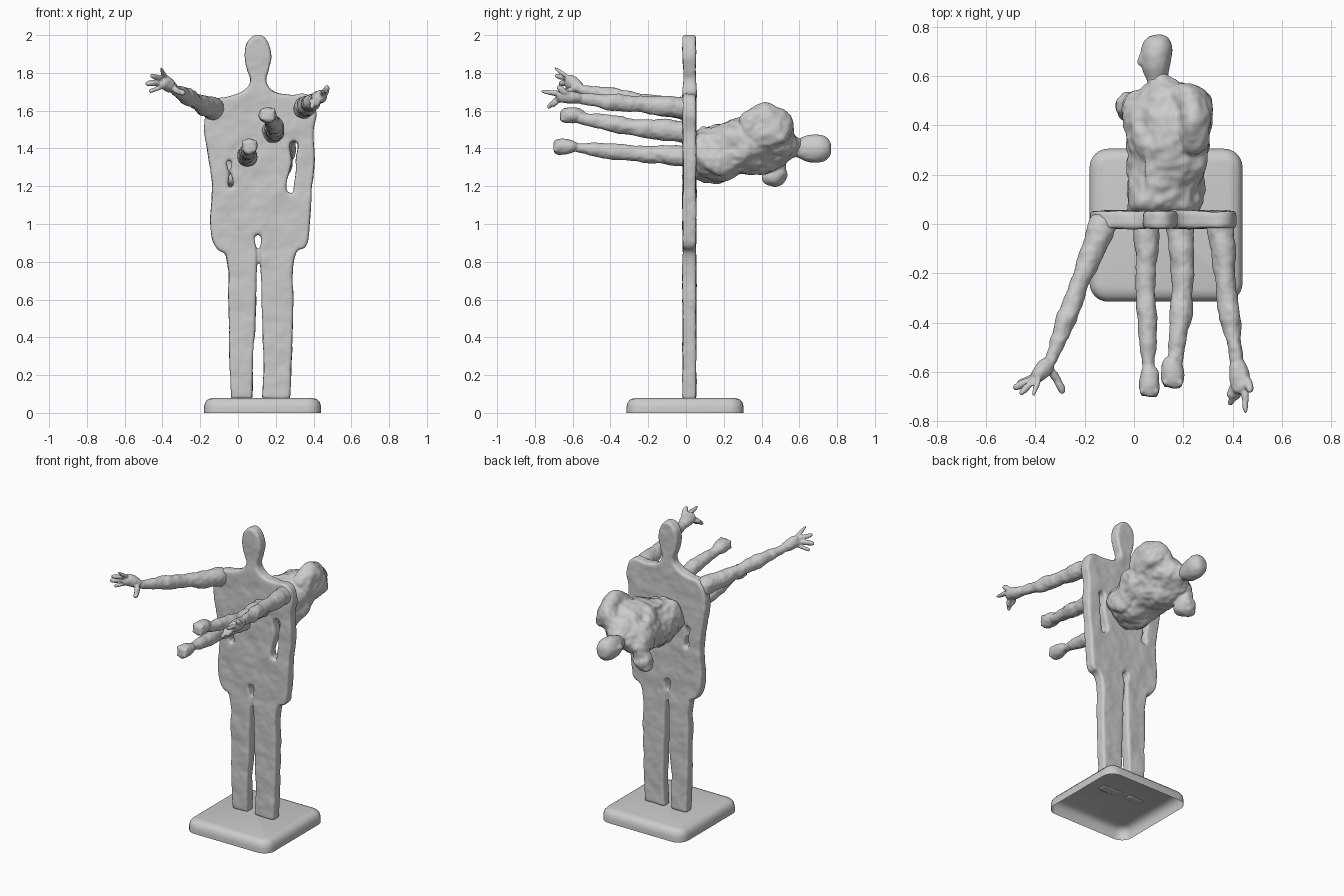
import bpy, bmesh, math
from mathutils import Vector

if "Cube" in bpy.data.objects:
    bpy.data.objects.remove(bpy.data.objects["Cube"])


def cloud(name, scale):
    tex = bpy.data.textures.new(name, 'CLOUDS')
    tex.noise_scale = scale
    return tex


fine, broad = cloud("muscle_noise", 0.09), cloud("cloth_noise", 0.13)


def finish(obj, angle=50):
    bpy.ops.object.select_all(action='DESELECT')
    obj.select_set(True)
    bpy.context.view_layer.objects.active = obj
    bpy.ops.object.shade_smooth_by_angle(angle=math.radians(angle))


def mesh_object(name, bm):
    bmesh.ops.recalc_face_normals(bm, faces=bm.faces)
    me = bpy.data.meshes.new(name)
    bm.to_mesh(me)
    bm.free()
    obj = bpy.data.objects.new(name, me)
    bpy.context.collection.objects.link(obj)
    return obj


def skin(bm, rings):
    for lo, hi in zip(rings, rings[1:]):
        n = len(lo)
        for i in range(n):
            bm.faces.new((lo[i], lo[(i + 1) % n], hi[(i + 1) % n], hi[i]))


def loft(name, sections, sides=12, levels=2):
    """Sections are (x, y, z, half width, half height, roll)."""
    bm = bmesh.new()
    rings = []
    centres = [Vector(s[:3]) for s in sections]
    for i, s in enumerate(sections):
        t = (centres[min(i + 1, len(centres) - 1)] - centres[max(i - 1, 0)]).normalized()
        up = Vector((0, 0, 1)) if abs(t.z) < 0.9 else Vector((0, 1, 0))
        side = t.cross(up).normalized()
        v = side.cross(t)
        a = s[3]
        b = s[4] if len(s) > 4 else a
        roll = s[5] if len(s) > 5 else 0
        c, d = math.cos(roll), math.sin(roll)
        ring = []
        for k in range(sides):
            w = 2 * math.pi * k / sides
            p, q = a * math.cos(w), b * math.sin(w)
            ring.append(bm.verts.new(centres[i] + side * (p * c - q * d) + v * (p * d + q * c)))
        rings.append(ring)
    skin(bm, rings)
    bm.faces.new(rings[0])
    bm.faces.new(rings[-1])
    obj = mesh_object(name, bm)
    m = obj.modifiers.new("round", 'SUBSURF')
    m.levels = m.render_levels = levels
    return obj


def fuse(name, parts, voxel, folds, tex, smooth=2):
    """Join overlapping parts into one continuous sculpted skin."""
    bpy.ops.object.select_all(action='DESELECT')
    for p in parts:
        p.select_set(True)
    bpy.context.view_layer.objects.active = parts[0]
    bpy.ops.object.convert(target='MESH')
    if len(parts) > 1:
        bpy.ops.object.join()
    obj = bpy.context.view_layer.objects.active
    obj.name = name
    r = obj.modifiers.new("merge", 'REMESH')
    r.mode = 'VOXEL'
    r.voxel_size = voxel
    s = obj.modifiers.new("soften", 'SMOOTH')
    s.iterations = smooth
    d = obj.modifiers.new("folds", 'DISPLACE')
    d.texture = tex
    d.strength = folds
    bpy.ops.object.convert(target='MESH')
    finish(obj, 180)


# base: open-bottomed rounded square plinth
bm = bmesh.new()
rings = []
for half, z in ((.31, 0), (.31, .03), (.304, .055), (.288, .073), (.26, .08)):
    r = half - .235
    ring = []
    for k, (sx, sy) in enumerate(((1, 1), (-1, 1), (-1, -1), (1, -1))):
        for j in range(7):
            w = math.pi / 2 * (k + j / 6)
            ring.append(bm.verts.new((.13 + sx * (half - r) + r * math.cos(w),
                                      -.005 + sy * (half - r) + r * math.sin(w), z)))
    rings.append(ring)
skin(bm, rings)
bm.faces.new(rings[-1])
finish(mesh_object("base", bm), 50)

# standing figure: flat silhouette with narrow gaps between arms and waist
outline = [(.105, 2.0), (.15, 1.975), (.175, 1.90), (.165, 1.82), (.15, 1.755), (.18, 1.705),
           (.275, 1.685), (.37, 1.685), (.412, 1.61), (.402, 1.48), (.405, 1.31), (.387, 1.13),
           (.374, .95), (.355, .875), (.32, .86), (.298, .82), (.293, .6), (.285, .3), (.275, .075),
           (.127, .075), (.135, .3), (.125, .6), (.115, .85), (.105, .945), (.1, .85), (.095, .6),
           (.082, .3), (.075, .075), (-.037, .075), (-.045, .3), (-.052, .6), (-.056, .80),
           (-.07, .845), (-.105, .865), (-.142, .95), (-.138, 1.23), (-.165, 1.40), (-.175, 1.57),
           (-.13, 1.655), (-.04, 1.675), (.03, 1.705), (.063, 1.755), (.047, 1.82), (.037, 1.90),
           (.06, 1.975)]
gaps = [[(-.046, 1.34), (-.036, 1.28), (-.038, 1.19), (-.05, 1.26)],
        [(.296, 1.44), (.306, 1.33), (.294, 1.21), (.28, 1.16), (.284, 1.32)]]
cu = bpy.data.curves.new("standing_figure", 'CURVE')
cu.dimensions = '2D'
cu.fill_mode = 'BOTH'
cu.resolution_u = 5
for pts in [outline] + gaps:
    sp = cu.splines.new('BEZIER')
    sp.bezier_points.add(len(pts) - 1)
    for bp, (x, z) in zip(sp.bezier_points, pts):
        bp.co = (x, z, 0)
        bp.handle_left_type = bp.handle_right_type = 'VECTOR' if z < .1 else 'AUTO'
    sp.use_cyclic_u = True
cu.extrude = .022
cu.bevel_depth = .013
cu.bevel_resolution = 2
cu.offset = -.013
fig = bpy.data.objects.new("standing_figure", cu)
fig.rotation_euler = (math.pi / 2, 0, 0)
fig.location.y = .018
bpy.context.collection.objects.link(fig)
bpy.ops.object.select_all(action='DESELECT')
fig.select_set(True)
bpy.context.view_layer.objects.active = fig
bpy.ops.object.convert(target='MESH')
fig = bpy.context.view_layer.objects.active
w = fig.modifiers.new("close_seams", 'WELD')
w.merge_threshold = .0005
fuse("standing_figure", [fig], .008, .014, broad, 3)

# forward-reaching arm: shoulder to wrist with muscle swell
profile = [(0, .064), (.1, .056), (.25, .052), (.42, .043), (.52, .040), (.64, .047), (.78, .038),
           (.92, .028), (1, .028)]


def arm(start, bend, end, fat=1.0):
    s, m, e = Vector(start), Vector(bend), Vector(end)
    rows = []
    for t, r in profile:
        p = s.lerp(m, t * 2) if t < .5 else m.lerp(e, t * 2 - 1)
        rows.append((*p, r * fat, r * fat * 1.05))
    return [loft("arm", rows)]


# fist: ball with curled fingers
def fist(x, y, z):
    parts = [loft("fist", [(x, y + .08, z, .026), (x, y + .03, z, .042, .04), (x, y - .01, z, .049, .046),
                           (x, y - .045, z, .044, .042), (x, y - .058, z, .028)])]
    for i in range(4):
        fx = x - .029 + i * .019
        parts.append(loft("finger", [(fx, y - .02, z + .032, .014), (fx, y - .048, z + .022, .015),
                                     (fx, y - .056, z - .012, .014), (fx, y - .035, z - .03, .013)], 8, 1))
    return parts


# straight fingers from root to tip
def fingers(roots_tips, r=.015):
    parts = []
    for root, tip in roots_tips:
        a, b = Vector(root), Vector(tip)
        parts.append(loft("finger", [(*a, r * 1.2), (*a.lerp(b, .5), r), (*a.lerp(b, .9), r * .85),
                                     (*b, r * .6)], 8, 1))
    return parts


open_hand = [loft("palm", [(-.335, -.54, 1.71, .026), (-.36, -.58, 1.73, .036, .032),
                           (-.39, -.615, 1.75, .034, .044), (-.41, -.635, 1.76, .022, .036)])]
open_hand += fingers([((-.385, -.62, 1.775), (-.41, -.70, 1.828)), ((-.40, -.625, 1.77), (-.464, -.695, 1.788)),
                      ((-.40, -.62, 1.75), (-.488, -.668, 1.742)), ((-.39, -.61, 1.73), (-.47, -.645, 1.698)),
                      ((-.345, -.58, 1.72), (-.31, -.635, 1.70)), ((-.315, -.62, 1.703), (-.286, -.685, 1.69))])
point_hand = [loft("palm", [(.42, -.54, 1.663, .026), (.425, -.60, 1.67, .042, .036),
                            (.43, -.65, 1.675, .046, .04), (.43, -.69, 1.675, .03, .03)])]
point_hand += fingers([((.45, -.67, 1.69), (.453, -.772, 1.705)), ((.455, -.62, 1.68), (.472, -.68, 1.728)),
                       ((.41, -.67, 1.67), (.39, -.735, 1.615)), ((.43, -.67, 1.66), (.41, -.71, 1.625)),
                       ((.40, -.65, 1.66), (.385, -.70, 1.645))])
arms = {"open_hand_arm": arm((-.115, .03, 1.60), (-.235, -.28, 1.655), (-.345, -.57, 1.715)) + open_hand,
        "pointing_arm": arm((.345, .03, 1.61), (.375, -.28, 1.635), (.42, -.58, 1.665)) + point_hand,
        "upper_fist_arm": arm((.185, .03, 1.485), (.20, -.28, 1.51), (.165, -.58, 1.565), 1.05) + fist(.156, -.61, 1.575),
        "lower_fist_arm": arm((.05, .03, 1.355), (.05, -.28, 1.375), (.06, -.61, 1.405), .95) + fist(.062, -.645, 1.408)}
for name, parts in arms.items():
    fuse(name, parts, .006, .022, fine)

# second torso leaning out of the back, twisted with one shoulder high
torso = loft("torso", [(.12, .02, 1.41, .14, .115, .1), (.12, .08, 1.39, .145, .135, .1),
                       (.12, .15, 1.36, .16, .17, .15), (.13, .25, 1.39, .17, .14, .4),
                       (.13, .36, 1.43, .19, .145, .6), (.12, .46, 1.42, .20, .13, .6),
                       (.11, .54, 1.41, .14, .085, .5), (.10, .58, 1.405, .05, .05),
                       (.095, .63, 1.40, .036, .04)], 20)
shoulder = loft("shoulder", [(.15, .52, 1.46, .06), (.22, .52, 1.50, .085), (.25, .45, 1.52, .085, .12),
                             (.245, .37, 1.505, .08, .125), (.24, .29, 1.47, .062, .10)])
stub = loft("arm_stub", [(.05, .47, 1.40, .07), (.0, .475, 1.36, .078), (-.015, .475, 1.30, .075),
                         (-.02, .465, 1.23, .066), (-.022, .46, 1.20, .05)])
hem = loft("hem", [(.22, .06, 1.38, .05), (.23, .15, 1.33, .055, .09), (.255, .26, 1.36, .05, .09),
                   (.26, .36, 1.42, .04)])
lapels = [loft("lapel", [(x, .10, 1.49, .014), (x - .005, .25, 1.515, .022, .018),
                         (x, .40, 1.535, .025, .02), (.10, .55, 1.47, .02)]) for x in (.06, .13)]
fuse("rear_torso", [torso, shoulder, stub, hem] + lapels, .009, .06, broad)

# rear head with its face turned to the left
head = loft("head", [(.095, .53, 1.405, .042, .042), (.094, .585, 1.402, .042, .046), (.088, .615, 1.40, .06, .064),
                     (.09, .67, 1.40, .066, .081), (.096, .72, 1.40, .066, .079), (.098, .755, 1.40, .048, .056),
                     (.098, .766, 1.40, .022, .028)])
nose = loft("nose", [(.045, .69, 1.41, .02), (.03, .66, 1.41, .018), (.02, .64, 1.41, .012)], 8)
fuse("rear_head", [head, nose], .008, .012, fine)
